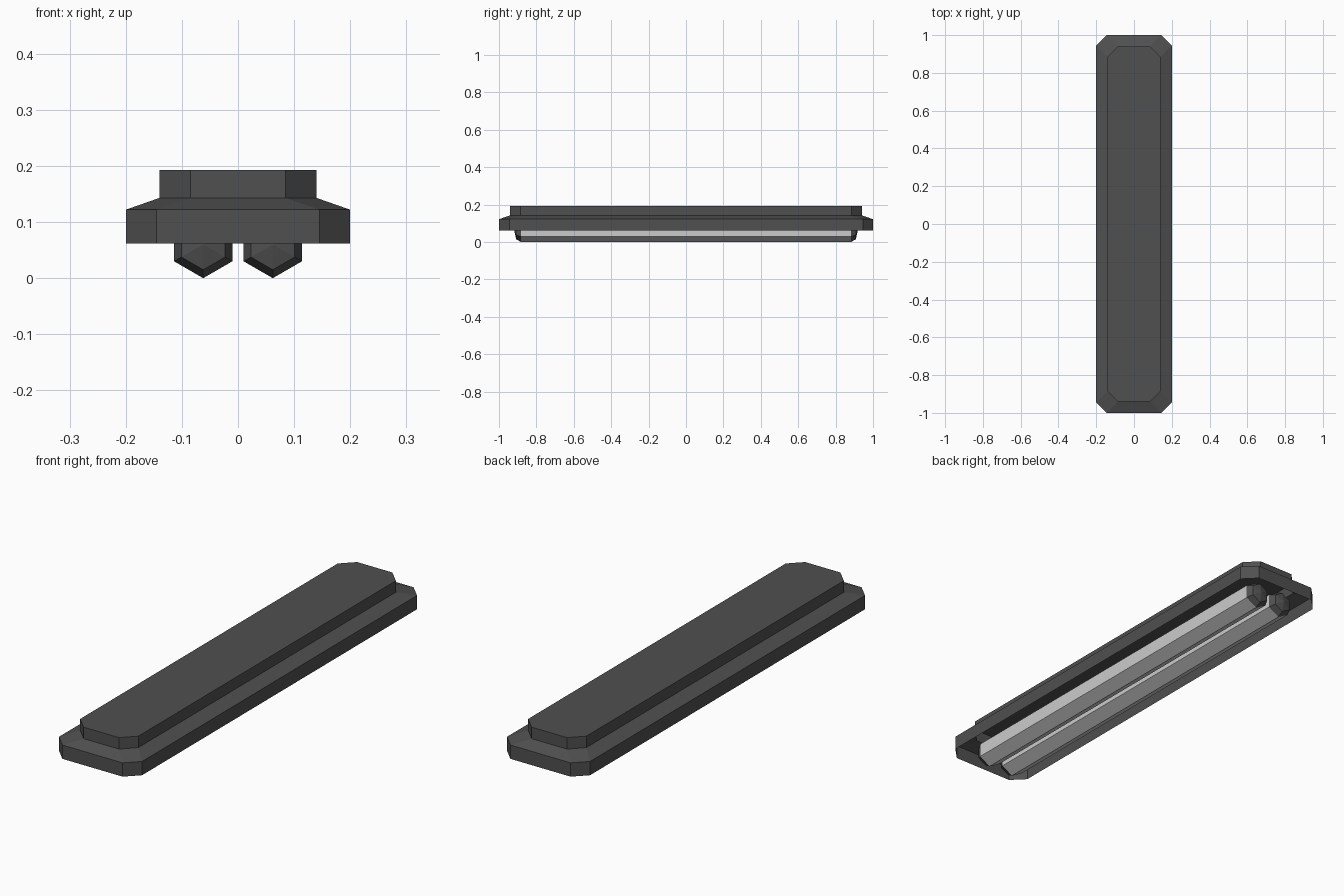
import bpy, bmesh, math

if "Cube" in bpy.data.objects:
    bpy.data.objects.remove(bpy.data.objects["Cube"])


def material(name, v):
    m = bpy.data.materials.new(name)
    m.diffuse_color = (v, v, v, 1)
    m.use_nodes = True
    m.node_tree.nodes["Principled BSDF"].inputs["Base Color"].default_value = m.diffuse_color
    return m


dark = material("dark_metal", 0.08)
light = material("tube_glass", 0.6)


def loft(name, rings, mat, start=False, end=False):
    """Skin a list of equal-length rings, optionally capping the ends."""
    bm = bmesh.new()
    loops = [[bm.verts.new(p) for p in r] for r in rings]
    for a, b in zip(loops, loops[1:]):
        n = len(a)
        for i in range(n):
            j = (i + 1) % n
            bm.faces.new((a[i], a[j], b[j], b[i]))
    if start:
        bm.faces.new(loops[0][::-1])
    if end:
        bm.faces.new(loops[-1])
    mesh = bpy.data.meshes.new(name)
    bm.to_mesh(mesh)
    bm.free()
    mesh.materials.append(mat)
    ob = bpy.data.objects.new(name, mesh)
    bpy.context.collection.objects.link(ob)
    return ob


def octagon(hx, hy, z, c=0.055):
    return [(hx, -hy + c, z), (hx, hy - c, z), (hx - c, hy, z), (-hx + c, hy, z),
            (-hx, hy - c, z), (-hx, -hy + c, z), (-hx + c, -hy, z), (hx - c, -hy, z)]


def hexagon(cx, y, r, s=1):
    pts = []
    for i in range(6):
        a = math.radians(30 + 60 * i) * s
        pts.append((cx + r * math.cos(a), y, 0.06 + r * math.sin(a)))
    return pts


# Stepped housing shell, open underneath
loft("housing", [octagon(0.2, 1.0, 0.062), octagon(0.2, 1.0, 0.122),
                 octagon(0.14, 0.94, 0.143), octagon(0.14, 0.94, 0.193)],
     dark, end=True)

# Two six-sided tubes with domed end caps
for side, cx in (("left", -0.062), ("right", 0.062)):
    loft("tube_" + side, [hexagon(cx, 0.882, 0.06), hexagon(cx, -0.882, 0.06)], light)
    for where, s in (("front", -1), ("back", 1)):
        rings = [hexagon(cx, s * y, r, -s)
                 for y, r in ((0.882, 0.06), (0.908, 0.045), (0.918, 0.001))]
        loft(f"tube_cap_{side}_{where}", rings, dark, end=True)
